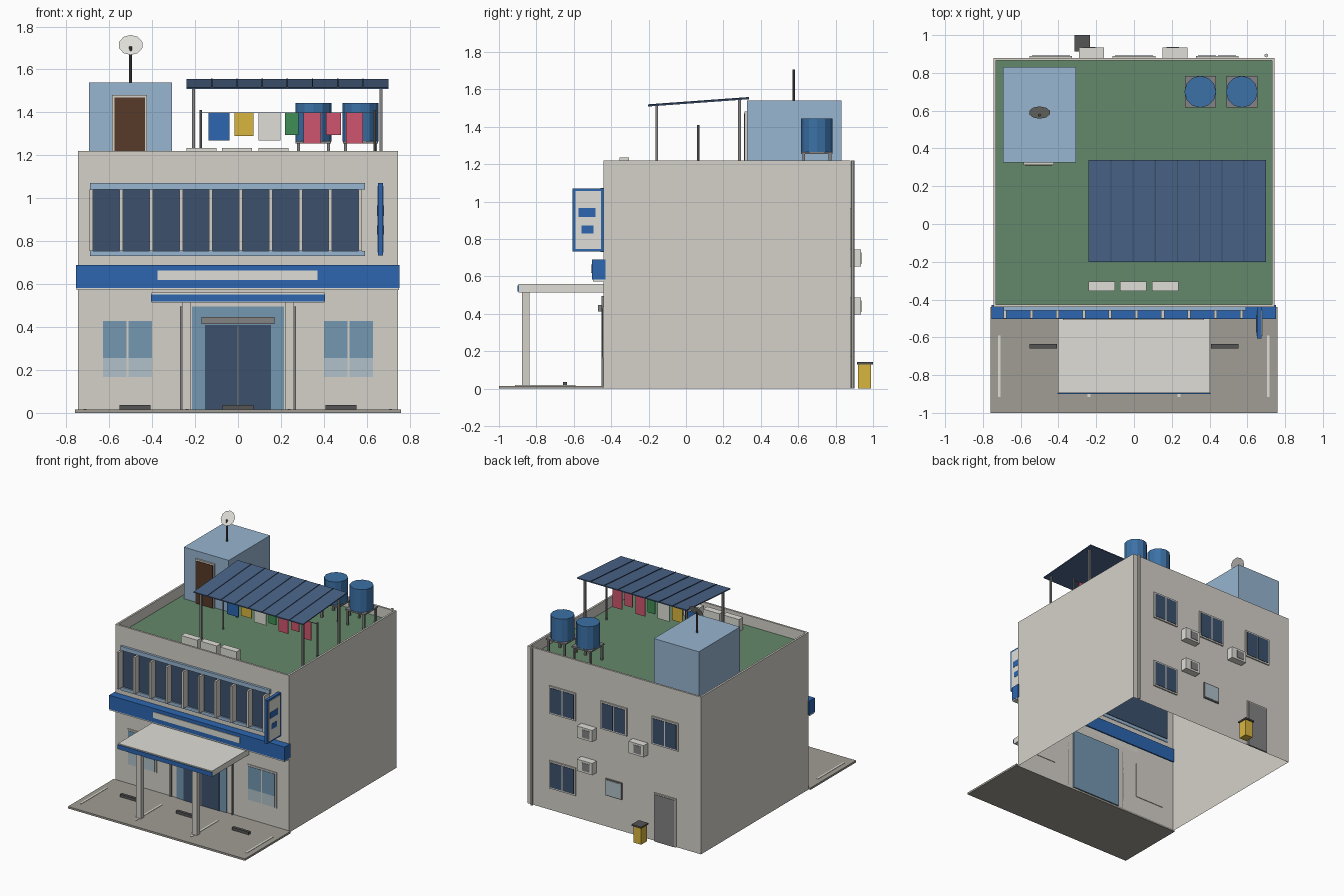
import bpy, bmesh, math
from mathutils import Matrix


def mat(name, r, g, b):
    m = bpy.data.materials.new(name)
    m.diffuse_color = [(c / 255) ** 2.2 for c in (r, g, b)] + [1]
    return m


WALL = mat("wall", 212, 208, 200)
GREEN = mat("deck_green", 100, 135, 105)
BLUE = mat("bright_blue", 48, 102, 175)
PALE = mat("pale_blue", 150, 180, 207)
NAVY = mat("dark_glass", 62, 82, 108)
GLASS = mat("blue_glass", 115, 150, 175)
FROST = mat("frosted", 175, 192, 200)
ROOF = mat("roof_sheet", 75, 100, 135)
TANK = mat("tank_blue", 62, 112, 165)
WHITE = mat("off_white", 222, 221, 214)
GREY = mat("mid_grey", 130, 130, 130)
DARK = mat("dark_grey", 85, 85, 85)
PAVE = mat("paving", 160, 156, 148)
BROWN = mat("brown", 88, 60, 45)
YELLOW = mat("yellow", 215, 180, 65)
PINK = mat("pink", 205, 85, 110)
LEAF = mat("cloth_green", 65, 140, 85)


def finish(name, bm, *mats):
    me = bpy.data.meshes.new(name)
    bm.to_mesh(me)
    bm.free()
    ob = bpy.data.objects.new(name, me)
    for m in mats:
        me.materials.append(m)
    bpy.context.collection.objects.link(ob)
    return ob


def box(name, x0, x1, y0, y1, z0, z1, m):
    bm = bmesh.new()
    bmesh.ops.create_cube(bm, size=1)
    for v in bm.verts:
        v.co = ((x0, x1)[v.co.x > 0], (y0, y1)[v.co.y > 0], (z0, z1)[v.co.z > 0])
    return finish(name, bm, m)


def cyl(name, x, y, z0, z1, r, m, n=12):
    bm = bmesh.new()
    bmesh.ops.create_cone(bm, cap_ends=True, segments=n, radius1=r, radius2=r, depth=z1 - z0,
                          matrix=Matrix.Translation((x, y, (z0 + z1) / 2)))
    return finish(name, bm, m)


F, B, DECK = -0.44, 0.88, 1.14

# Building shell: open underneath, parapet with sunken green deck
bm = bmesh.new()
bmesh.ops.create_cube(bm, size=1)
for v in bm.verts:
    v.co = (v.co.x * 1.49, F if v.co.y < 0 else B, 1.22 if v.co.z > 0 else 0)
bm.normal_update()
bmesh.ops.delete(bm, geom=[f for f in bm.faces if f.normal.z < -0.5], context='FACES_ONLY')
top = [f for f in bm.faces if f.normal.z > 0.5][0]
bmesh.ops.inset_region(bm, faces=[top], thickness=0.021)
ext = bmesh.ops.extrude_discrete_faces(bm, faces=[top])["faces"][0]
for v in ext.verts:
    v.co.z = DECK
ext.material_index = 1
finish("building_shell", bm, WALL, GREEN)

# Forecourt, painted lines and wheel stops
box("forecourt", -0.76, 0.76, -1, F, 0, 0.015, PAVE)
for x in (-0.713, -0.238, 0.238, 0.71):
    box("parking_line", x - 0.007, x + 0.007, -0.915, -0.59, 0.014, 0.018, WHITE)
for x in (-0.48, 0, 0.48):
    box("wheel_stop", x - 0.072, x + 0.072, -0.658, -0.635, 0.015, 0.036, DARK)

# Entrance canopy and posts
box("canopy", -0.403, 0.403, -0.895, F, 0.515, 0.56, WHITE)
box("canopy_trim", -0.405, 0.405, -0.9, -0.894, 0.52, 0.552, BLUE)
for s in (-1, 1):
    box("canopy_post", s * 0.24 - 0.02, s * 0.24 + 0.02, -0.877, -0.838, 0.015, 0.515, WALL)
    box("wall_strip", s * 0.265 - 0.006, s * 0.265 + 0.006, -0.452, F, 0.015, 0.495, GREY)

# Entrance glazing and doors
box("entrance_glazing", -0.215, 0.215, -0.446, -0.43, 0.015, 0.495, GLASS)
for s in (-1, 1):
    box("entrance_door", s * 0.003, s * 0.153, -0.45, -0.435, 0.015, 0.41, NAVY)
box("door_gap", -0.003, 0.003, -0.453, -0.44, 0.015, 0.41, GREY)
box("door_header", -0.17, 0.17, -0.47, F, 0.413, 0.447, GREY)

# Ground floor front windows
for s in (-1, 1):
    x = s * 0.515
    box("window_frame", x - 0.127, x + 0.127, -0.446, -0.435, 0.16, 0.44, WALL)
    for t in (-1, 1):
        c = x + t * 0.059
        box("window_glass", c - 0.055, c + 0.055, -0.449, -0.44, 0.255, 0.428, GLASS)
        box("window_frosting", c - 0.055, c + 0.055, -0.449, -0.44, 0.168, 0.255, FROST)

# Sign band
box("fascia", -0.755, 0.752, -0.502, -0.43, 0.582, 0.69, BLUE)
box("fascia_lower_line", -0.753, 0.75, -0.498, F, 0.572, 0.582, WHITE)
box("fascia_panel", -0.375, 0.37, -0.507, -0.5, 0.618, 0.664, WHITE)

# Upper window band with fins
box("band_glass", -0.683, 0.575, -0.446, -0.43, 0.755, 1.04, NAVY)
box("band_sill", -0.69, 0.592, -0.458, -0.435, 0.73, 0.755, PALE)
box("band_head", -0.69, 0.592, -0.458, -0.435, 1.04, 1.072, PALE)
for i in range(10):
    x = -0.683 + i * 0.1392
    box("band_fin", x - 0.008, x + 0.008, -0.5, F, 0.755, 1.04, WALL)

# Projecting sign
box("blade_sign", 0.652, 0.676, -0.607, F, 0.733, 1.07, BLUE)
box("blade_panel", 0.649, 0.679, -0.592, -0.455, 0.747, 1.056, WHITE)
box("blade_block_upper", 0.647, 0.681, -0.575, -0.483, 0.918, 0.966, BLUE)
box("blade_block_lower", 0.647, 0.681, -0.56, -0.495, 0.83, 0.872, BLUE)


# Rear windows
def rear_window(x, z0, z1):
    box("rear_window_frame", x - 0.113, x + 0.113, B - 0.005, 0.89, z0, z1, WALL)
    for t in (-1, 1):
        c = x + t * 0.053
        box("rear_window_glass", c - 0.048, c + 0.048, B, 0.893, z0 + 0.012, z1 - 0.012, NAVY)


for x in (-0.44, 0, 0.44):
    rear_window(x, 0.75, 0.965)
rear_window(0.44, 0.17, 0.385)
box("rear_vent_frame", -0.07, 0.07, B, 0.89, 0.245, 0.375, GREY)
box("rear_vent", -0.062, 0.062, B, 0.893, 0.253, 0.367, FROST)
box("rear_door_frame", -0.535, -0.345, B, 0.888, 0, 0.375, WALL)
box("rear_door", -0.525, -0.355, B, 0.892, 0, 0.365, GREY)

# Air conditioning units
for x, z in ((0.217, 0.652), (-0.225, 0.652), (0.217, 0.395)):
    box("air_conditioner", x - 0.066, x + 0.066, B, 0.935, z, z + 0.091, WHITE)
    box("air_conditioner_grille", x - 0.045, x + 0.02, 0.93, 0.938, z + 0.015, z + 0.076, GREY)

# Drainpipe and bin
cyl("drainpipe", 0.7, 0.892, 0, 1.22, 0.01, WALL, 8)
box("bin", -0.308, -0.242, 0.92, 0.99, 0, 0.13, YELLOW)
box("bin_lid", -0.316, -0.234, 0.914, 1.0, 0.13, 0.142, DARK)

# Stair house, its door and the dish
box("stair_house", -0.693, -0.307, 0.325, 0.832, DECK, 1.54, PALE)
box("stair_door_frame", -0.586, -0.424, 0.313, 0.33, DECK, 1.482, WALL)
box("stair_door", -0.576, -0.434, 0.309, 0.33, DECK, 1.47, BROWN)
cyl("dish_pole", -0.5, 0.577, 1.54, 1.706, 0.007, DARK, 8)
bm = bmesh.new()
bmesh.ops.create_circle(bm, cap_ends=True, segments=10, radius=0.057,
                        matrix=Matrix.Translation((-0.5, 0.59, 1.714)) @ Matrix.Rotation(math.radians(55), 4, 'X'))
finish("dish", bm, WHITE)

# Sloping shelter roof with ribs and posts
shear = (1.552 - 1.513) / 0.54


def sloped(name, x0, x1, z, t, m):
    ob = box(name, x0, x1, -0.202, 0.338, z - t, z, m)
    for v in ob.data.vertices:
        v.co.z += (v.co.y + 0.202) * shear


sloped("shelter_roof", -0.24, 0.7, 1.516, 0.008, ROOF)
for i in range(1, 8):
    x = -0.24 + i * 0.1175
    sloped("shelter_rib", x - 0.003, x + 0.003, 1.52, 0.006, NAVY)
for x in (-0.207, 0.667):
    for y in (-0.157, 0.286):
        box("shelter_post", x - 0.007, x + 0.007, y - 0.007, y + 0.007, DECK,
            1.509 + (y + 0.2) * shear, GREY)

# Washing line
for x in (-0.173, 0.637):
    cyl("line_post", x, 0.065, DECK, 1.41, 0.006, GREY, 8)
box("washing_line", -0.173, 0.637, 0.063, 0.067, 1.396, 1.4, GREY)
for x0, x1, z0, m in ((-0.137, -0.039, 1.27, BLUE), (-0.016, 0.073, 1.29, YELLOW),
                      (0.096, 0.197, 1.27, WHITE), (0.22, 0.282, 1.295, LEAF),
                      (0.304, 0.387, 1.255, PINK), (0.41, 0.48, 1.295, PINK),
                      (0.503, 0.583, 1.255, PINK)):
    box("hanging_cloth", x0, x1, 0.062, 0.068, z0, 1.397, m)

# Water tanks on stands
for x in (0.351, 0.571):
    cyl("water_tank", x, 0.7, 1.265, 1.443, 0.084, TANK)
    box("tank_stand", x - 0.082, x + 0.082, 0.616, 0.784, 1.255, 1.266, GREY)
    for sx in (-1, 1):
        for sy in (-1, 1):
            cx, cy = x + sx * 0.07, 0.7 + sy * 0.07
            box("tank_leg", cx - 0.007, cx + 0.007, cy - 0.007, cy + 0.007, DECK, 1.256, GREY)

# Low roof boxes
for x in (-0.171, -0.004, 0.166):
    box("roof_box", x - 0.07, x + 0.07, -0.355, -0.304, DECK, 1.235, WHITE)
